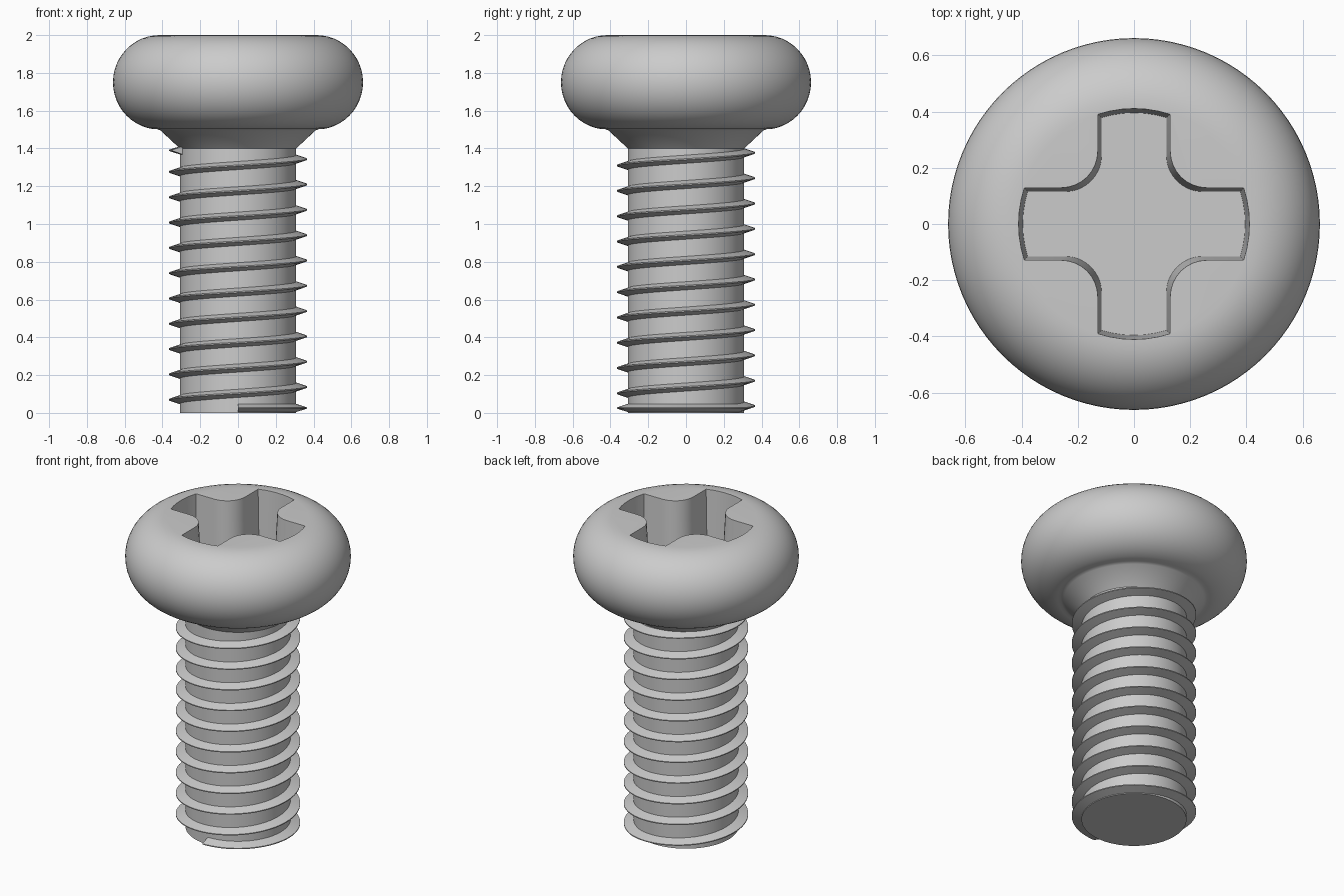
import bpy, bmesh, math
from math import sin, cos, pi, radians

if "Cube" in bpy.data.objects:
    bpy.data.objects.remove(bpy.data.objects["Cube"])


def make_object(name, verts, faces):
    mesh = bpy.data.meshes.new(name)
    mesh.from_pydata(verts, [], faces)
    bm = bmesh.new()
    bm.from_mesh(mesh)
    bmesh.ops.recalc_face_normals(bm, faces=bm.faces)
    bm.to_mesh(mesh)
    bm.free()
    obj = bpy.data.objects.new(name, mesh)
    bpy.context.collection.objects.link(obj)
    return obj


def loft(name, rings):
    """Closed solid through equal-sized rings of points, capped at both ends."""
    n = len(rings[0])
    verts = [p for ring in rings for p in ring]
    faces = [(i * n + j, i * n + (j + 1) % n, (i + 1) * n + (j + 1) % n, (i + 1) * n + j)
             for i in range(len(rings) - 1) for j in range(n)]
    last = (len(rings) - 1) * n
    faces += [tuple(range(n))[::-1], tuple(range(last, last + n))]
    return make_object(name, verts, faces)


def smooth(obj, angle):
    bpy.ops.object.select_all(action='DESELECT')
    obj.select_set(True)
    bpy.context.view_layer.objects.active = obj
    bpy.ops.object.shade_smooth_by_angle(angle=radians(angle))


# Head and shank: one revolved profile with a rounded rim and a conical neck
SEG = 96
profile = [(0.308, 0.0), (0.308, 1.40), (0.41, 1.495), (0.43, 1.503)]
for k in range(1, 25):
    a = -pi / 2 + pi * k / 24
    if a > -1.45:
        profile.append((0.415 + 0.247 * cos(a), 1.75 + 0.25 * sin(a)))
body = loft("head_and_shank", [
    [(r * cos(2 * pi * j / SEG), r * sin(2 * pi * j / SEG), z) for j in range(SEG)]
    for r, z in profile])


# Cross recess: tapered cutter with filleted inner corners and arched ends
def cross(half, reach, fillet, z):
    quarter = []
    tip = math.asin(half / reach)
    for k in range(7):                       # arched end of the +x arm
        a = -tip + 2 * tip * k / 6
        quarter.append((reach * cos(a), reach * sin(a)))
    c = half + fillet
    for k in range(9):                       # fillet towards the +y arm
        a = -pi / 2 - pi / 2 * k / 8
        quarter.append((c + fillet * cos(a), c + fillet * sin(a)))
    return [(x * cos(q) - y * sin(q), x * sin(q) + y * cos(q), z)
            for q in (0, pi / 2, pi, 3 * pi / 2) for x, y in quarter]


cutter = loft("recess_cutter", [cross(0.115, 0.396, 0.13, 1.64),
                                cross(0.129, 0.411, 0.13, 2.0),
                                cross(0.129, 0.411, 0.13, 2.1)])
cutter.hide_render = True
mod = body.modifiers.new("recess", 'BOOLEAN')
mod.operation = 'DIFFERENCE'
mod.solver = 'EXACT'
mod.object = cutter
bpy.context.view_layer.objects.active = body
bpy.ops.object.modifier_apply(modifier=mod.name)
bpy.data.objects.remove(cutter)
smooth(body, 28)

# Thread: right-handed helix with a pointed section, flattened at both ends
PITCH, STEPS = 0.134, 72
start, end = -90, 3600 + 198
count = int((end - start) / 360 * STEPS)
section = [(0.295, -0.026), (0.365, -0.003), (0.365, 0.003), (0.295, 0.026)]
rings = []
for i in range(count + 1):
    deg = start + (end - start) * i / count
    mid = min(max(0.003 + PITCH * deg / 360, 0.026), 1.39)
    a = radians(deg)
    rings.append([(r * cos(a), r * sin(a), mid + dz) for r, dz in section])
thread = loft("thread", rings)
smooth(thread, 25)
